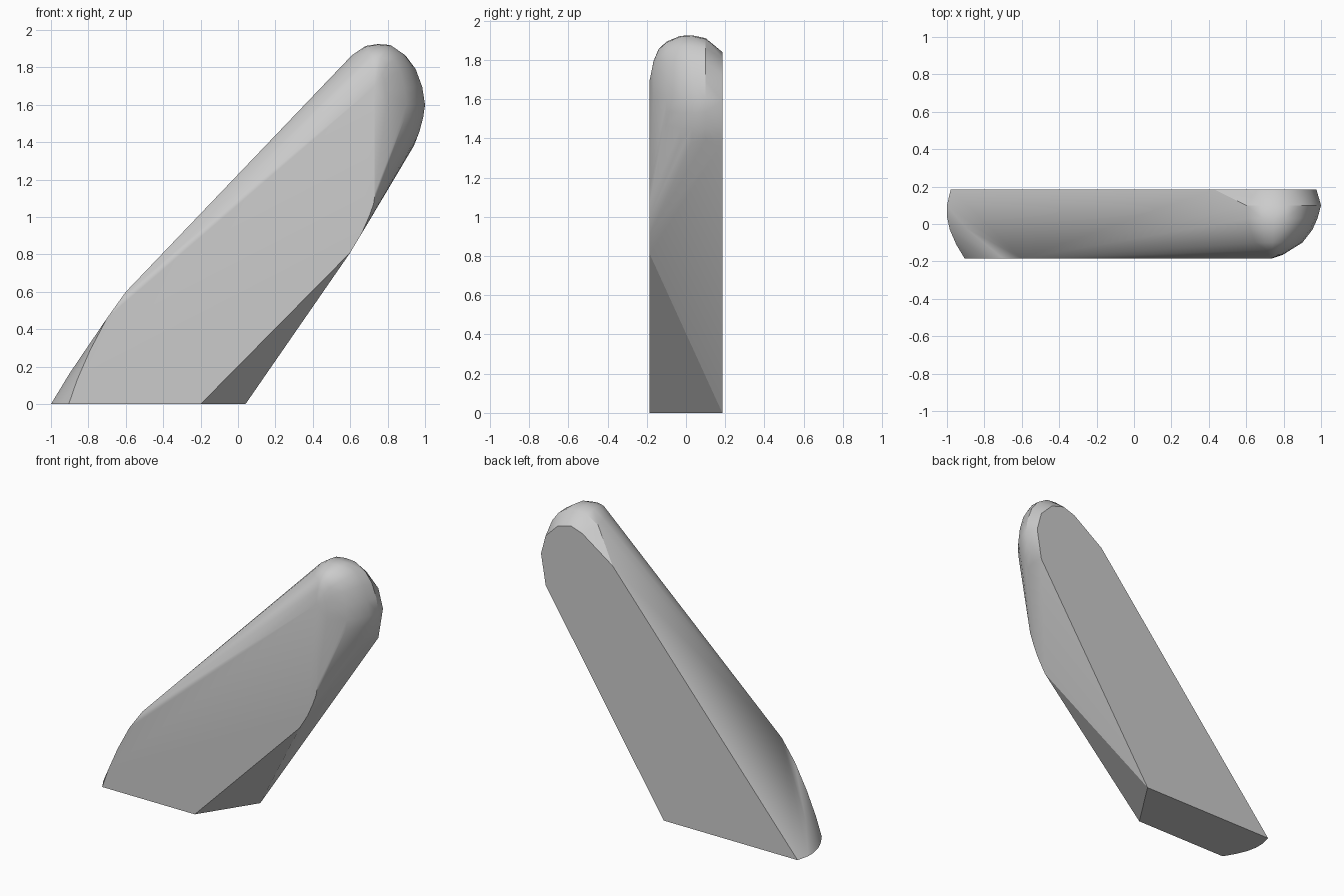
import bpy, bmesh, math

cube = bpy.data.objects.get("Cube")
if cube:
    bpy.data.objects.remove(cube, do_unlink=True)

HALF = 0.185  # half of the thickness

grey = bpy.data.materials.new("light grey")
grey.use_nodes = True
colour = (0.6, 0.6, 0.6, 1)
grey.diffuse_color = colour
grey.node_tree.nodes["Principled BSDF"].inputs["Base Color"].default_value = colour

# Flat back outline (x, z)
back = [(-.98, 0), (.04, 0), (.94, 1.38), (.975, 1.59), (.94, 1.72),
        (.85, 1.81), (.75, 1.84), (.66, 1.81), (.43, 1.65)]
# Flat front outline (x, z)
front = [(-.905, 0), (-.2, 0), (.6, .81), (.66, .91), (.70, 1.0), (.725, 1.07),
         (.735, 1.14), (-.6, .6), (-.7, .46), (-.79, .29), (-.86, .13)]
# Rounded foot edge (x, y, z)
foot = [(-1, .1, 0), (-1, .04, 0), (-.985, -.03, 0), (-.95, -.11, 0), (-.9, -.02, .165)]
# Widest outline of the rounded tip (x, z)
tip = [(.60, 1.865), (.68, 1.915), (.75, 1.925), (.82, 1.92), (.90, 1.87),
       (.95, 1.80), (.985, 1.70), (1, 1.6), (.99, 1.53), (.97, 1.45), (.94, 1.38)]
# Tip slices: depth, width scale, height scale
slices = [(.1, 1, .955), (.03, .93, 1), (-.03, .83, .99), (-.1, .63, .9),
          (-.14, .38, .78), (-.165, .24, .6), (-HALF, 0, .3)]
CX, CZ = .73, 1.6

points = [(x, HALF, z) for x, z in back]
points += [(x, -HALF, z) for x, z in front] + foot
for y, fx, fz in slices:
    points += [(CX + (x - CX) * fx, y, CZ + (z - CZ) * fz) for x, z in tip]

# Stretch a skin over all the outlines
bm = bmesh.new()
for p in points:
    bm.verts.new(p)
bmesh.ops.remove_doubles(bm, verts=bm.verts[:], dist=0.001)
bmesh.ops.convex_hull(bm, input=bm.verts[:])
loose = [v for v in bm.verts if not v.link_faces]
bmesh.ops.delete(bm, geom=loose, context='VERTS')
bmesh.ops.dissolve_limit(bm, angle_limit=math.radians(0.5),
                         verts=bm.verts[:], edges=bm.edges[:])
bmesh.ops.recalc_face_normals(bm, faces=bm.faces[:])

mesh = bpy.data.meshes.new("leaning_block")
bm.to_mesh(mesh)
bm.free()
mesh.materials.append(grey)
block = bpy.data.objects.new("leaning_block", mesh)
bpy.context.collection.objects.link(block)

bpy.ops.object.select_all(action='DESELECT')
block.select_set(True)
bpy.context.view_layer.objects.active = block
bpy.ops.object.shade_smooth_by_angle(angle=math.radians(30))
